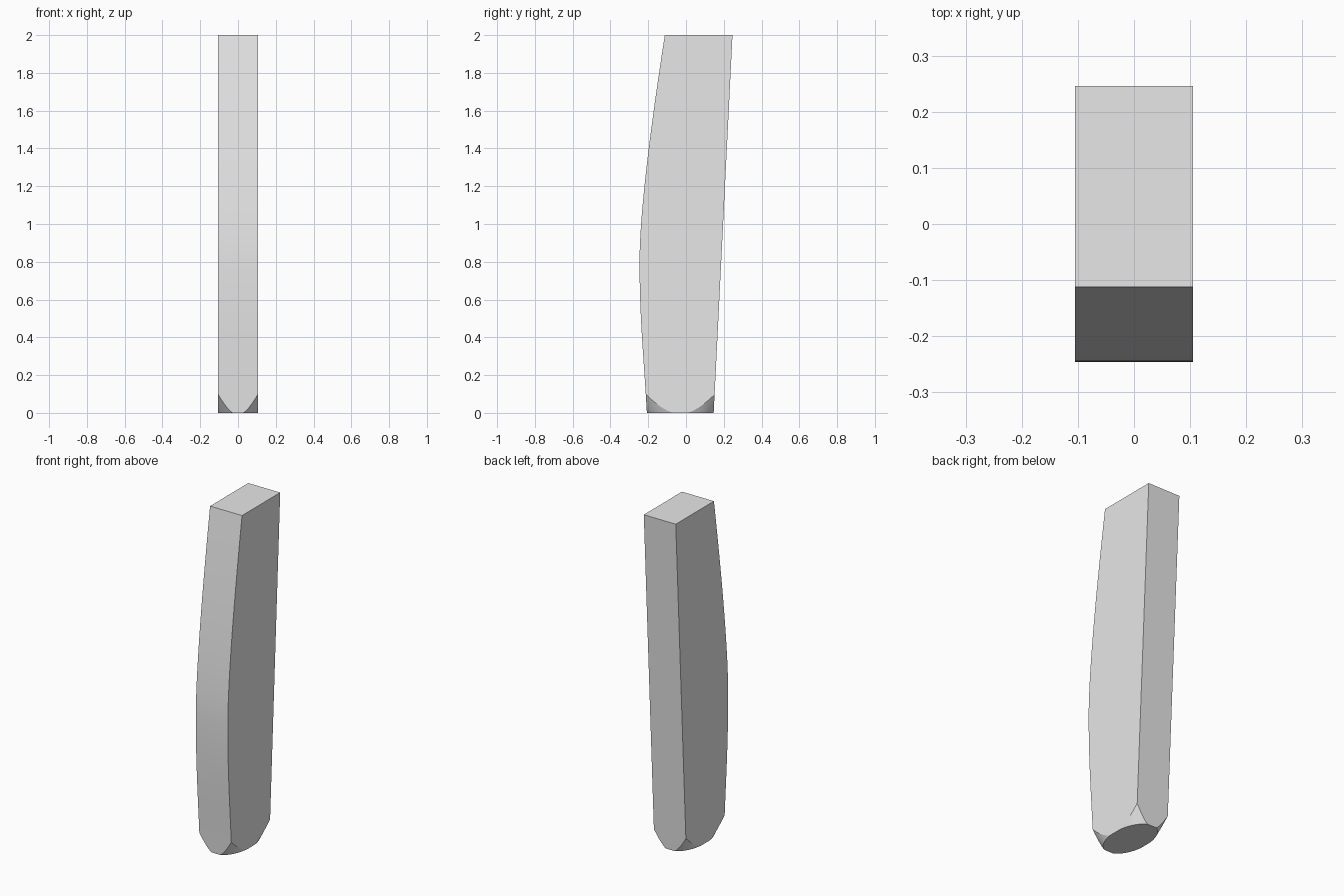
import bpy, bmesh
from mathutils import Vector, Matrix
from mathutils.geometry import interpolate_bezier

cube = bpy.data.objects.get("Cube")
if cube:
    bpy.data.objects.remove(cube, do_unlink=True)

HALF_W = 0.105
FOOT_Y, FOOT_R = -0.03, 0.18

grey = bpy.data.materials.new("plain_grey")
grey.use_nodes = True
grey.diffuse_color = (0.8, 0.8, 0.8, 1)
grey.node_tree.nodes["Principled BSDF"].inputs["Base Color"].default_value = (0.8, 0.8, 0.8, 1)


def make_object(name, bm):
    bmesh.ops.recalc_face_normals(bm, faces=bm.faces)
    mesh = bpy.data.meshes.new(name)
    bm.to_mesh(mesh)
    bm.free()
    mesh.materials.append(grey)
    obj = bpy.data.objects.new(name, mesh)
    bpy.context.collection.objects.link(obj)
    return obj


# Side profile (y, z): bulging front edge, straight leaning back edge
bottom, belly, top = Vector((-0.207, 0)), Vector((-0.246, 0.8)), Vector((-0.112, 2))
front = interpolate_bezier(bottom, Vector((-0.224, 0.3)), Vector((-0.246, 0.5)), belly, 14)
front += interpolate_bezier(belly, Vector((-0.246, 1.05)), Vector((-0.19, 1.5)), top, 18)[1:]
profile = [(-0.205, -0.05)] + [tuple(p) for p in front] + [(0.246, 2), (0.144, -0.05)]

# Leg body, extruded across its width
bm = bmesh.new()
side = bm.faces.new([bm.verts.new((-HALF_W, y, z)) for y, z in profile])
grown = bmesh.ops.extrude_face_region(bm, geom=[side])["geom"]
bmesh.ops.translate(bm, vec=(2 * HALF_W, 0, 0),
                    verts=[g for g in grown if isinstance(g, bmesh.types.BMVert)])
leg = make_object("leg", bm)

# Elliptical cone that rounds off the foot corners
height = 2.2
spread = 1 + 4.14 * height
bm = bmesh.new()
bmesh.ops.create_cone(bm, cap_ends=True, segments=72, radius1=1.02, radius2=spread, depth=height)
bmesh.ops.transform(bm, verts=bm.verts,
                    matrix=Matrix.Translation((0, FOOT_Y, height / 2))
                    @ Matrix.Diagonal((HALF_W, FOOT_R, 1, 1)))
cutter = make_object("foot_cutter", bm)
cutter.hide_render = True

trim = leg.modifiers.new("round_foot", "BOOLEAN")
trim.operation = "INTERSECT"
trim.solver = "EXACT"
trim.object = cutter

bpy.ops.object.select_all(action="DESELECT")
leg.select_set(True)
bpy.context.view_layer.objects.active = leg
bpy.ops.object.modifier_apply(modifier=trim.name)
bpy.data.objects.remove(cutter, do_unlink=True)

# Smooth the curved front and the foot, keeping the long edges crisp
bpy.ops.object.shade_smooth_by_angle(angle=0.25)
